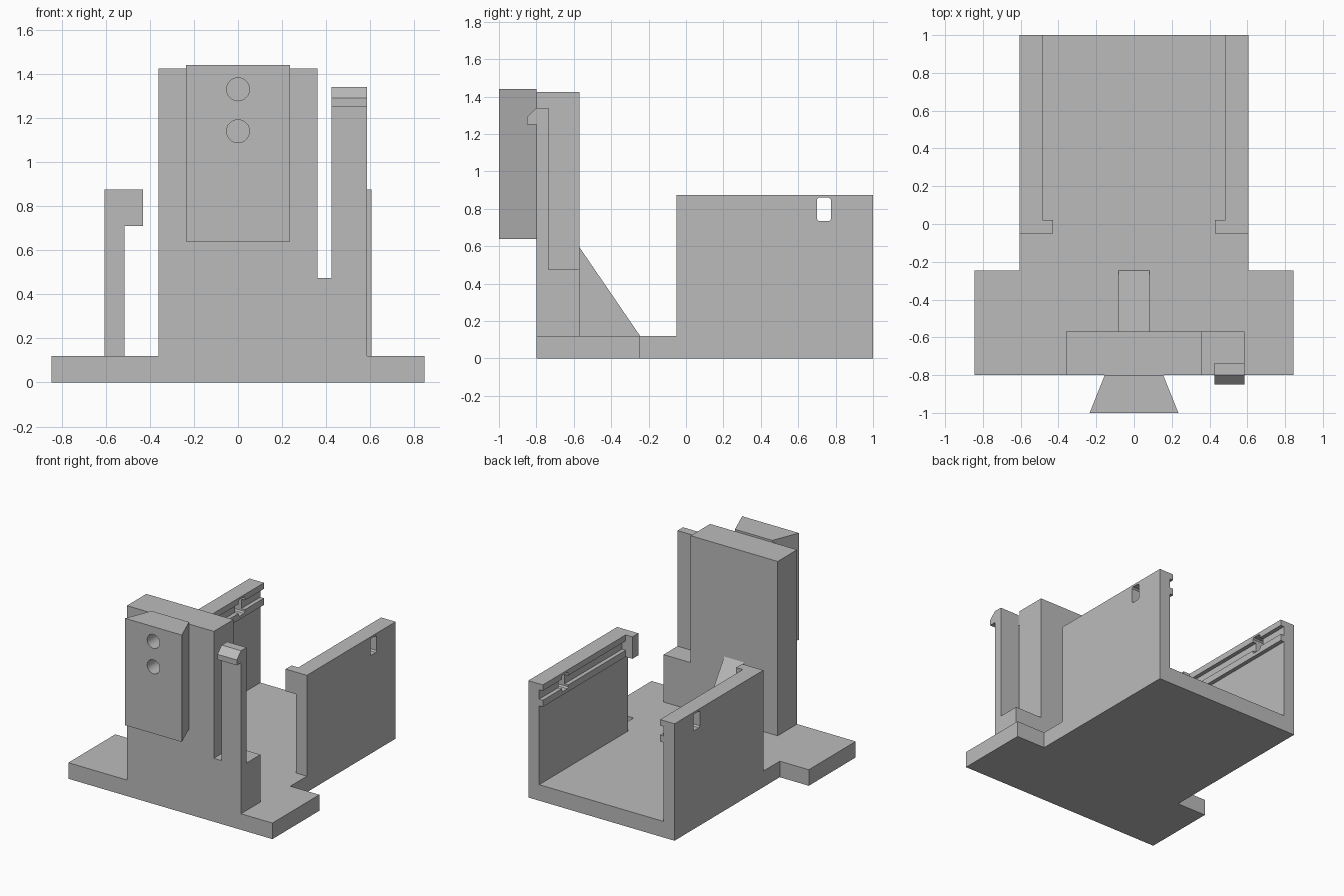
import bpy
import bmesh
import math

cube = bpy.data.objects.get("Cube")
if cube:
    bpy.data.objects.remove(cube, do_unlink=True)

grey = bpy.data.materials.new("plain grey")
grey.use_nodes = True
grey.diffuse_color = (0.5, 0.5, 0.5, 1)
grey.node_tree.nodes["Principled BSDF"].inputs["Base Color"].default_value = (0.5, 0.5, 0.5, 1)

# Each axis maps profile (u, v) and extrusion distance d to a point
PLACE = {
    "x": lambda u, v, d: (d, u, v),
    "y": lambda u, v, d: (u, d, v),
    "z": lambda u, v, d: (u, v, d),
}


def prism(name, profile, axis, lo, hi):
    """Extrude a closed 2D profile along an axis."""
    place = PLACE[axis]
    bm = bmesh.new()
    ends = [[bm.verts.new(place(u, v, d)) for u, v in profile] for d in (lo, hi)]
    bm.faces.new(ends[0])
    bm.faces.new(ends[1])
    n = len(profile)
    for i in range(n):
        j = (i + 1) % n
        bm.faces.new((ends[0][i], ends[0][j], ends[1][j], ends[1][i]))
    bmesh.ops.recalc_face_normals(bm, faces=bm.faces)
    mesh = bpy.data.meshes.new(name)
    bm.to_mesh(mesh)
    bm.free()
    mesh.materials.append(grey)
    obj = bpy.data.objects.new(name, mesh)
    bpy.context.collection.objects.link(obj)
    return obj


def mirrored(half):
    """Complete a profile that is symmetric about u = 0."""
    return half + [(-u, v) for u, v in reversed(half)]


def rect(u0, u1, v0, v1):
    return [(u0, v0), (u1, v0), (u1, v1), (u0, v1)]


def cut(obj, cutter):
    cutter.hide_render = True
    mod = obj.modifiers.new("cut", "BOOLEAN")
    mod.operation = "DIFFERENCE"
    mod.solver = "EXACT"
    mod.object = cutter
    bpy.context.view_layer.objects.active = obj
    bpy.ops.object.modifier_apply(modifier=mod.name)
    bpy.data.objects.remove(cutter, do_unlink=True)


FLOOR = 0.12
OUT, WALL, RAIL, STOP = 0.605, 0.515, 0.485, 0.43
TOP, RAIL_LOW = 0.875, 0.71
FRONT, TOWER_BACK, PLATE_BACK = -0.8, -0.57, -0.245

# T-shaped base plate, up to the start of the channel
base = mirrored([(0.845, FRONT), (0.845, PLATE_BACK), (OUT, PLATE_BACK), (OUT, -0.05)])
prism("base_plate", base, "z", 0, FLOOR)

# Channel with grooved rails along the top of both walls
groove = [(RAIL, TOP), (RAIL, 0.83), (WALL, 0.83), (WALL, 0.76), (RAIL, 0.76), (RAIL, RAIL_LOW)]
outer = [(OUT, 0), (OUT, TOP)]
inner = [(WALL, RAIL_LOW), (WALL, FLOOR)]
channel = prism("channel", mirrored(outer + groove + inner), "y", 0.02, 1)

# End stops closing the grooves
stop = [(STOP, TOP), (STOP, RAIL_LOW)]
prism("channel_end_stop", mirrored(outer + stop + inner), "y", -0.05, 0.02)

# Small slot through both walls
y0, y1, z0, z1, c = 0.70, 0.775, 0.735, 0.86, 0.01
slot = [(y0 + c, z0), (y1 - c, z0), (y1, z0 + c), (y1, z1 - c),
        (y1 - c, z1), (y0 + c, z1), (y0, z1 - c), (y0, z0 + c)]
cut(channel, prism("slot_cutter", slot, "x", -0.7, 0.7))

# Tower with the latch foot beside it
tower = [(-0.36, FLOOR), (0.585, FLOOR), (0.585, 0.475), (0.36, 0.475), (0.36, 1.425), (-0.36, 1.425)]
prism("tower", tower, "y", FRONT, TOWER_BACK)

# Springy latch arm with a hooked tip
latch = [(-0.735, 0.475), (-0.735, 1.34), (FRONT, 1.34), (-0.85, 1.29), (-0.85, 1.25),
         (FRONT, 1.25), (FRONT, 0.475)]
prism("latch_arm", latch, "x", 0.425, 0.585)

# Triangular brace behind the tower
brace = [(TOWER_BACK, FLOOR), (PLATE_BACK, FLOOR), (TOWER_BACK, 0.595)]
prism("brace", brace, "x", -0.082, 0.082)

# Dovetail block with two round holes
dovetail = prism("dovetail", mirrored([(0.235, -1), (0.155, FRONT)]), "z", 0.64, 1.44)
for z in (1.33, 1.14):
    circle = [(0.052 * math.cos(a), z + 0.052 * math.sin(a))
              for a in (math.tau * i / 32 for i in range(32))]
    cut(dovetail, prism("hole_cutter", circle, "y", -1.1, -0.7))

# Smooth the round holes, keep all other edges sharp
bpy.ops.object.select_all(action="DESELECT")
dovetail.select_set(True)
bpy.context.view_layer.objects.active = dovetail
bpy.ops.object.shade_smooth_by_angle(angle=math.radians(20))
